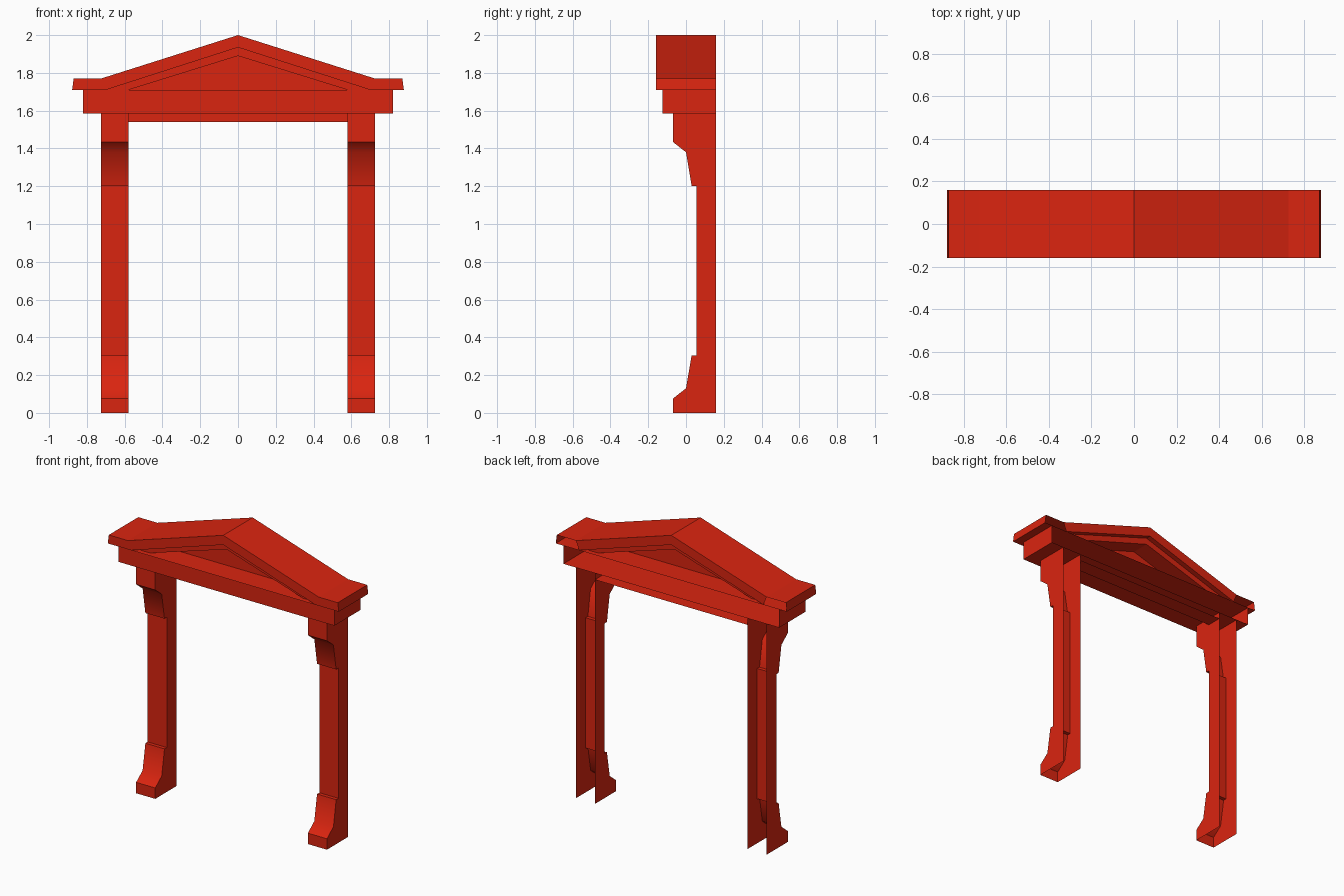
import bpy, bmesh, math

cube = bpy.data.objects.get("Cube")
if cube:
    bpy.data.objects.remove(cube, do_unlink=True)

red = bpy.data.materials.new("red_paint")
red.use_nodes = True
colour = (0.70, 0.018, 0.005, 1)
red.diffuse_color = colour
red.node_tree.nodes["Principled BSDF"].inputs["Base Color"].default_value = colour

BACK = 0.16


def make(name, polygons, smooth=False):
    """Join polygons into one thin shell object."""
    bm = bmesh.new()
    for poly in polygons:
        bm.faces.new([bm.verts.new(p) for p in poly])
    bmesh.ops.remove_doubles(bm, verts=bm.verts, dist=0.0005)
    bmesh.ops.recalc_face_normals(bm, faces=bm.faces)
    mesh = bpy.data.meshes.new(name)
    bm.to_mesh(mesh)
    bm.free()
    mesh.materials.append(red)
    obj = bpy.data.objects.new(name, mesh)
    bpy.context.collection.objects.link(obj)
    if smooth:
        bpy.ops.object.select_all(action="DESELECT")
        obj.select_set(True)
        bpy.context.view_layer.objects.active = obj
        bpy.ops.object.shade_smooth_by_angle(angle=math.radians(46))
    return obj


def upright(points, y):
    return [(x, y, z) for x, z in points]


def sweep(points, y0, y1):
    """Strips along y through a list of x, z points."""
    return [[(a[0], y0, a[1]), (b[0], y0, b[1]), (b[0], y1, b[1]), (a[0], y1, a[1])]
            for a, b in zip(points, points[1:])]


def mirrored(half):
    """Half outline ending on the centre line, completed on the other side."""
    return half + [(-x, z) for x, z in reversed(half) if x != 0]


def trough(name, half_width, front, low, high):
    """Beam shell with a front, two ends and an underside, open behind."""
    w = half_width
    outline = [(-w, high), (-w, low), (w, low), (w, high)]
    return make(name, [upright(outline, front)] + sweep(outline, front, BACK))


# Pilasters with a flared foot and a bracket, open behind and below
foot = [(-0.07, 0), (-0.07, 0.075), (0, 0.13), (0.03, 0.305), (0.055, 0.305)]
bracket = [(0.055, 1.2), (0.03, 1.2), (0, 1.38), (-0.07, 1.435), (-0.07, 1.585)]
path = foot + bracket
for side, sign in (("left", 1), ("right", -1)):
    inner, outer = sign * 0.58, sign * 0.725
    faces = [[(inner, *a), (outer, *a), (outer, *b), (inner, *b)]
             for a, b in zip(path, path[1:])]
    for x in (inner, outer):
        faces.append([(x, y, z) for y, z in path + [(BACK, 1.585), (BACK, 0)]])
    make(side + "_pilaster", faces, smooth=True)

# Lintel between the pilasters and the wider frieze above it
trough("lintel", 0.58, 0.055, 1.54, 1.585)
trough("frieze", 0.82, -0.125, 1.585, 1.71)

# Cornice and gable roof
top = mirrored([(-0.878, 1.71), (-0.87, 1.77), (-0.725, 1.77), (0, 2)])
opening = mirrored([(-0.7, 1.71), (0, 1.935)])
inset = mirrored([(-0.58, 1.71), (0, 1.89)])
make("gable_roof", [upright(top + opening[::-1], -BACK)]
     + sweep(top + top[:1], -BACK, BACK))

# Raking trim on the rear of the gable
make("rear_gable_trim", [upright(top[2:5] + opening[::-1], BACK)])

# Stepped recess around the tympanum, front and rear
for name, sign in (("front_gable_step", -1), ("rear_gable_step", 1)):
    make(name, sweep(opening, sign * BACK, sign * 0.125)
         + [upright(opening + inset[::-1], sign * 0.125)]
         + sweep(inset, sign * 0.125, 0))
make("tympanum", [upright(inset, 0)])
